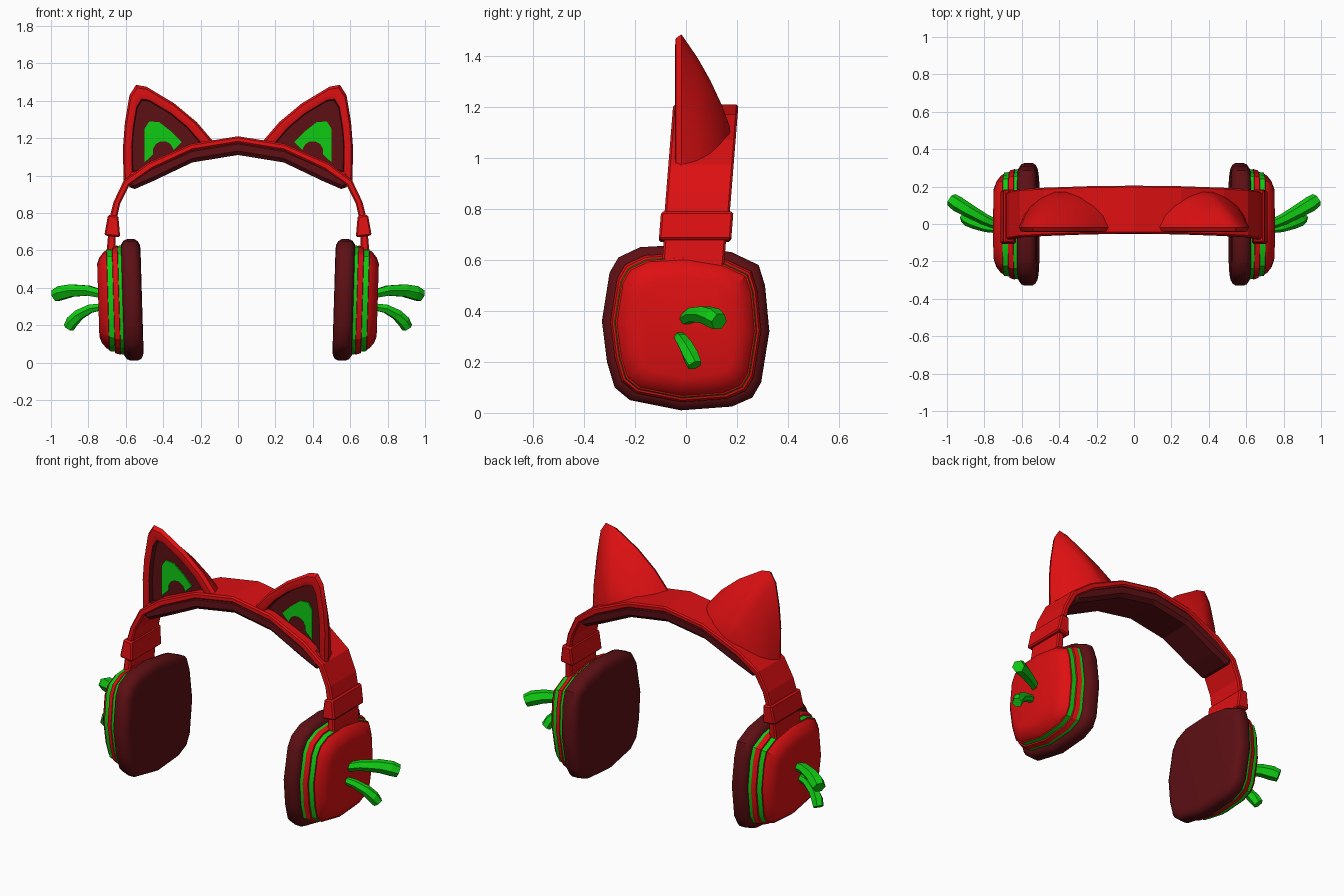
import bpy, math
from mathutils import Vector

old = bpy.data.objects.get("Cube")
if old:
    bpy.data.objects.remove(old, do_unlink=True)


def material(name, rgb):
    m = bpy.data.materials.new(name)
    m.use_nodes = True
    m.diffuse_color = (*rgb, 1)
    m.node_tree.nodes["Principled BSDF"].inputs["Base Color"].default_value = (*rgb, 1)
    return m


MATS = [material("bright red", (0.73, 0.005, 0.006)),
        material("dark maroon", (0.11, 0.005, 0.007)),
        material("vivid green", (0.005, 0.6, 0.006))]
RED, MAROON, GREEN = range(3)


def loft(name, rings, mats, mirror=True, smooth=None, bevel=0):
    """Skin closed rings of equal length; mats holds a colour per span."""
    n = len(rings[0])
    verts = [tuple(p) for r in rings for p in r]
    faces, cols = [], []
    for i in range(len(rings) - 1):
        for j in range(n):
            k = (j + 1) % n
            faces.append((i * n + j, i * n + k, (i + 1) * n + k, (i + 1) * n + j))
            cols.append(mats[i])
    last = (len(rings) - 1) * n
    faces += [tuple(range(n))[::-1], tuple(range(last, last + n))]
    cols += [mats[0], mats[-1]]
    mesh = bpy.data.meshes.new(name)
    mesh.from_pydata(verts, [], faces)
    for m in MATS:
        mesh.materials.append(m)
    for f, c in zip(mesh.polygons, cols):
        f.material_index = c
    ob = bpy.data.objects.new(name, mesh)
    bpy.context.collection.objects.link(ob)
    bpy.ops.object.select_all(action='DESELECT')
    ob.select_set(True)
    bpy.context.view_layer.objects.active = ob
    bpy.ops.object.mode_set(mode='EDIT')
    bpy.ops.mesh.select_all(action='SELECT')
    bpy.ops.mesh.normals_make_consistent(inside=False)
    bpy.ops.object.mode_set(mode='OBJECT')
    if smooth:
        bpy.ops.object.shade_smooth_by_angle(angle=math.radians(smooth))
    if bevel:
        b = ob.modifiers.new("soft edges", 'BEVEL')
        b.width, b.segments, b.angle_limit = bevel, 1, math.radians(50)
    if mirror:
        ob.modifiers.new("mirror", 'MIRROR')
    return ob


# Headband pieces: straps that lean back slightly towards the top
def lean(z):
    return 0.025 + 0.08 * (z - 0.55)


def strap(name, outer, inner, half, mat, arch=False, bevel=0.008):
    pairs = list(zip(outer, inner))
    if arch:
        pairs = [((-a[0], a[1]), (-b[0], b[1])) for a, b in pairs[:0:-1]] + pairs
    rings = []
    for (xo, zo), (xi, zi) in pairs:
        rings.append([(xo, lean(zo) - half, zo), (xo, lean(zo) + half, zo),
                      (xi, lean(zi) + half, zi), (xi, lean(zi) - half, zi)])
    return loft(name, rings, [mat] * len(rings), not arch, bevel=bevel)


strap("headband",
      [(0, 1.21), (0.25, 1.17), (0.48, 1.07), (0.61, 0.975), (0.665, 0.86), (0.69, 0.76)],
      [(0, 1.175), (0.245, 1.135), (0.46, 1.035), (0.58, 0.95), (0.63, 0.85), (0.65, 0.76)],
      0.128, RED, arch=True)
strap("headband_pad",
      [(0, 1.19), (0.245, 1.15), (0.47, 1.05), (0.595, 0.965)],
      [(0, 1.11), (0.245, 1.07), (0.455, 0.97), (0.57, 0.92)],
      0.122, MAROON, arch=True, bevel=0.02)
strap("slider", [(0.69, 0.74), (0.705, 0.56)], [(0.655, 0.74), (0.655, 0.56)], 0.122, RED)
strap("slider_clip", [(0.695, 0.79), (0.715, 0.68)], [(0.64, 0.785), (0.63, 0.67)], 0.142, RED)

# Ear cups: a rounded square outline lofted sideways
OUTLINE = [(-.33, .03), (-.30, .22), (-.265, .28), (-.18, .32), (0, .33), (.18, .30),
           (.285, .25), (.31, .17), (.327, -.01), (.295, -.21), (.26, -.27), (.18, -.305),
           (-.02, -.32), (-.22, -.28), (-.28, -.23), (-.31, -.13)]


def cup_rings(profile):
    return [[(x + 0.03 * z * s, y * s, 0.33 + z * s) for y, z in OUTLINE] for x, s in profile]


loft("ear_cushion", cup_rings([(.513, .84), (.516, .91), (.527, .97), (.545, 1), (.583, 1),
                               (.603, .975), (.617, .91)]), [MAROON] * 6, smooth=40)
loft("cup_shell", cup_rings([(.612, .9), (.635, .89), (.637, .9), (.664, .875), (.666, .85),
                             (.694, .84), (.696, .82), (.712, .79), (.735, .7), (.747, .6)]),
     [GREEN, RED, RED, RED, GREEN, RED, RED, RED, RED], smooth=25)


# Curved prongs on the outside of the cups
def prong(name, path, radii):
    pts = [Vector(p) for p in path]
    rings = []
    for i, p in enumerate(pts):
        t = (pts[min(i + 1, len(pts) - 1)] - pts[max(i - 1, 0)]).normalized()
        side = t.cross(Vector((0, 0, 1))).normalized()
        up = side.cross(t)
        rings.append([p + radii[i] * (math.cos(a) * side + math.sin(a) * up)
                      for a in (k * math.tau / 6 for k in range(6))])
    loft(name, rings, [GREEN] * len(rings))


prong("upper_prong", [(.72, -.01, .365), (.8, .025, .385), (.89, .075, .385), (.945, .108, .373),
                      (.977, .13, .358)], [.024, .031, .038, .042, .036])
prong("lower_prong", [(.72, -.03, .3), (.79, -.018, .288), (.85, .003, .256), (.886, .02, .22),
                      (.905, .035, .187)], [.02, .026, .031, .034, .03])

# Pointed ears: a rimmed, recessed front and a domed back
EAR = [(.13, 1.18), (.22, 1.285), (.34, 1.385), (.49, 1.475), (.545, 1.485), (.58, 1.43),
       (.605, 1.28), (.615, 1.15), (.612, .97), (.46, 1.02), (.28, 1.11)]
ALONG = Vector((0.9, -0.436))
ACROSS = Vector((0.436, 0.9))


def ear_ring(y, centre, su, sv):
    ring = []
    for p in EAR:
        d = Vector(p) - Vector(centre)
        q = Vector(centre) + ALONG * d.dot(ALONG) * su + ACROSS * d.dot(ACROSS) * sv
        ring.append((q.x, y, q.y))
    return ring


FACE, BASE = (.42, 1.17), (.385, 1.08)
loft("ear", [ear_ring(-.005, FACE, .74, .74), ear_ring(-.036, FACE, .76, .76),
             ear_ring(-.043, FACE, .84, .84), ear_ring(-.04, FACE, .95, .95),
             ear_ring(-.018, BASE, 1, 1), ear_ring(.045, BASE, .9, .77),
             ear_ring(.095, BASE, .74, .55), ear_ring(.14, BASE, .5, .31),
             ear_ring(.172, BASE, .2, .1)],
     [MAROON, RED, RED, RED, RED, RED, RED, RED], smooth=38)

# Green patch with an arched notch, set on the recessed ear face
PATCH = [(.5, 1.07), (.5, 1.25), (.475, 1.29), (.42, 1.285), (.35, 1.23), (.3, 1.18),
         (.345, 1.135)]
PATCH += [(.4 + .055 * math.cos(a), 1.13 + .055 * math.sin(a))
          for a in (math.radians(d) for d in range(165, -31, -30))]
loft("ear_patch", [[(x, y, z) for x, z in PATCH] for y in (-.012, -.004)], [GREEN])
